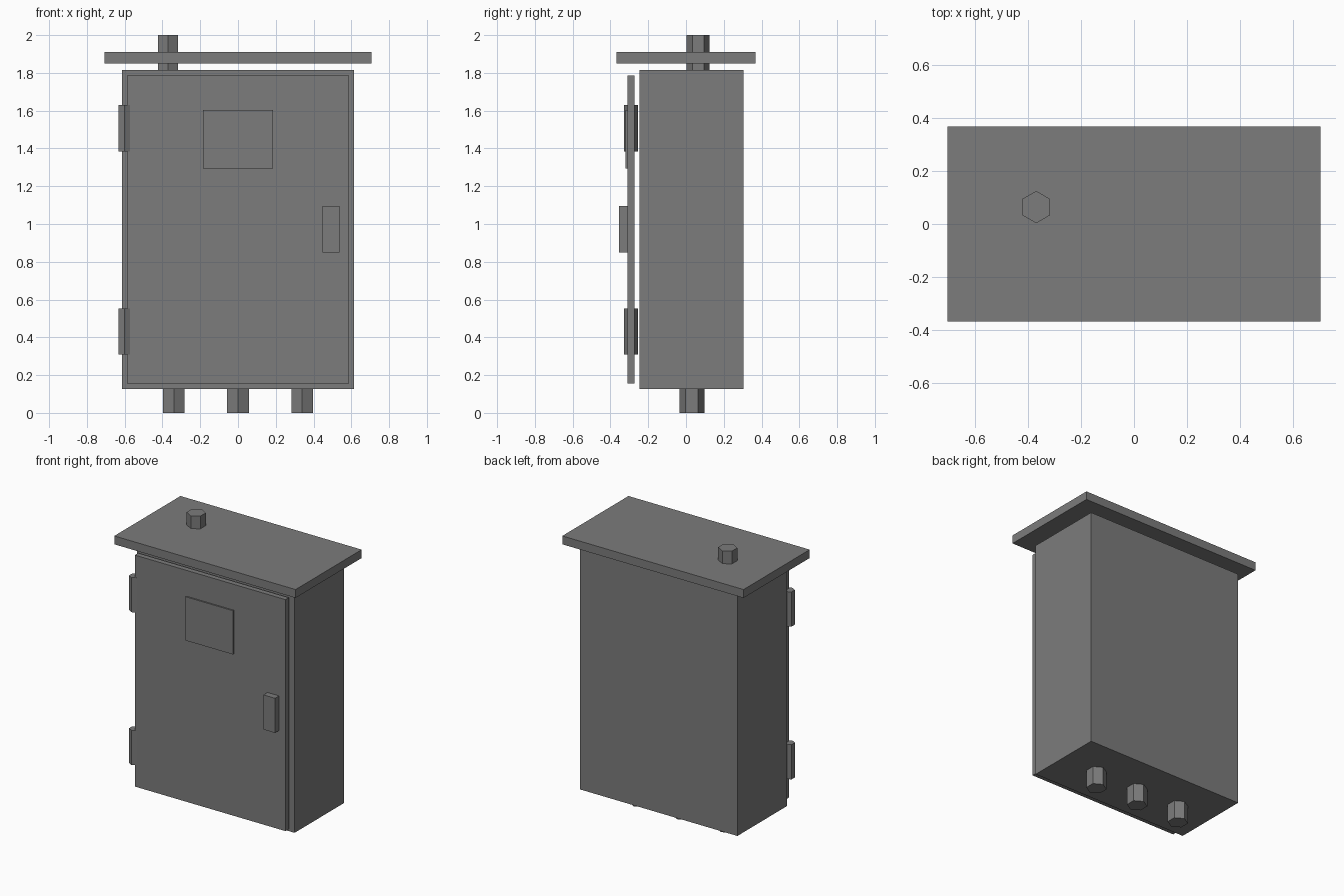
import bpy
import bmesh
from math import cos, sin, pi

if "Cube" in bpy.data.objects:
    bpy.data.objects.remove(bpy.data.objects["Cube"])

# Dark grey paint shared by every part
paint = bpy.data.materials.new("dark_grey_paint")
paint.diffuse_color = (0.2, 0.2, 0.2, 1)
paint.use_nodes = True
paint.node_tree.nodes["Principled BSDF"].inputs["Base Color"].default_value = paint.diffuse_color


def prism(name, outline, z0, z1):
    """Closed solid: an xy outline carried from z0 up to z1."""
    bm = bmesh.new()
    low = [bm.verts.new((x, y, z0)) for x, y in outline]
    high = [bm.verts.new((x, y, z1)) for x, y in outline]
    bm.faces.new(low)
    bm.faces.new(high)
    for i in range(len(outline)):
        j = (i + 1) % len(outline)
        bm.faces.new((low[i], low[j], high[j], high[i]))
    bmesh.ops.recalc_face_normals(bm, faces=bm.faces[:])
    mesh = bpy.data.meshes.new(name)
    bm.to_mesh(mesh)
    bm.free()
    mesh.materials.append(paint)
    obj = bpy.data.objects.new(name, mesh)
    bpy.context.collection.objects.link(obj)
    return obj


def box(name, x0, x1, y0, y1, z0, z1):
    return prism(name, [(x0, y0), (x1, y0), (x1, y1), (x0, y1)], z0, z1)


def hex_rod(name, x, y, radius, z0, z1):
    # two opposite corners point along y
    corners = [(x + radius * sin(i * pi / 3), y + radius * cos(i * pi / 3))
               for i in range(6)]
    return prism(name, corners, z0, z1)


# Cabinet shell, rain roof and door (small gaps between them)
box("cabinet_body", -0.614, 0.614, -0.247, 0.305, 0.126, 1.816)
box("rain_roof", -0.706, 0.706, -0.368, 0.368, 1.851, 1.91)
box("door", -0.587, 0.587, -0.31, -0.273, 0.155, 1.785)

# Door fittings
box("door_label_plate", -0.184, 0.184, -0.32, -0.308, 1.295, 1.603)
box("door_latch", 0.447, 0.537, -0.355, -0.308, 0.85, 1.094)
for label, z in (("lower", 0.309), ("upper", 1.385)):
    hex_rod("hinge_" + label, -0.601, -0.291, 0.036, z, z + 0.244)

# Cable glands underneath and conduit through the roof
for label, x in (("left", -0.34), ("middle", 0), ("right", 0.34)):
    hex_rod("cable_gland_" + label, x, 0.031, 0.066, 0, 0.128)
hex_rod("roof_conduit", -0.37, 0.064, 0.061, 1.81, 2.0)
